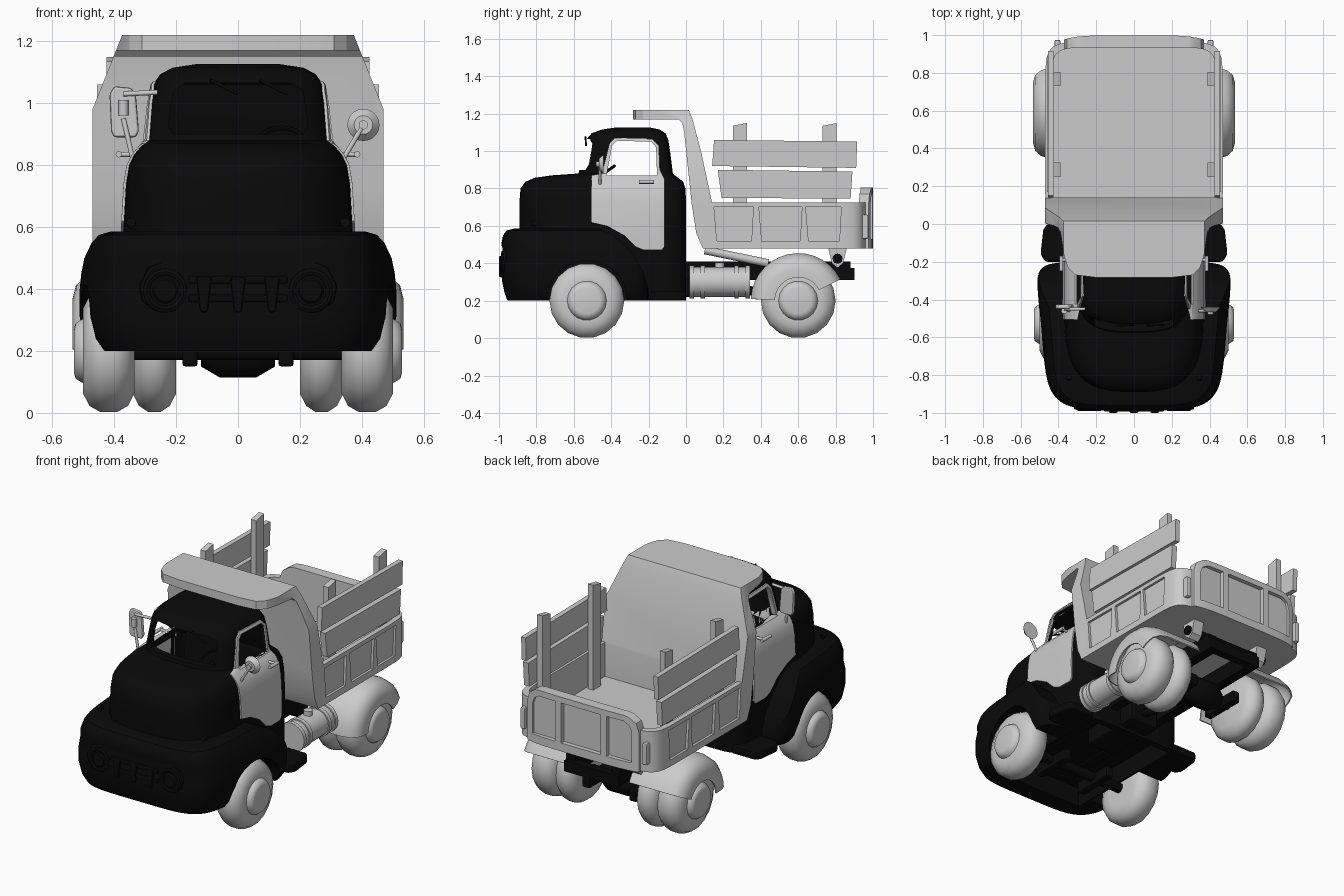
import bpy, bmesh, math
from mathutils import Vector

if "Cube" in bpy.data.objects:
    bpy.data.objects.remove(bpy.data.objects["Cube"])

BLACK = bpy.data.materials.new("black_paint")
BLACK.diffuse_color = (0.003, 0.003, 0.003, 1)
BLACK.use_nodes = True
BLACK.node_tree.nodes["Principled BSDF"].inputs["Base Color"].default_value = BLACK.diffuse_color

def finish(name, bm, mat=None):
    bmesh.ops.remove_doubles(bm, verts=bm.verts, dist=1e-5)
    bmesh.ops.recalc_face_normals(bm, faces=bm.faces)
    me = bpy.data.meshes.new(name)
    bm.to_mesh(me)
    bm.free()
    ob = bpy.data.objects.new(name, me)
    bpy.context.collection.objects.link(ob)
    if mat:
        me.materials.append(mat)
    return ob

def activate(ob):
    bpy.ops.object.select_all(action='DESELECT')
    ob.select_set(True)
    bpy.context.view_layer.objects.active = ob

def smooth(ob, deg=35):
    activate(ob)
    bpy.ops.object.shade_smooth_by_angle(angle=math.radians(deg))
    return ob

def apply(ob, kind, **kw):
    m = ob.modifiers.new(kind, kind)
    for k, v in kw.items():
        setattr(m, k, v)
    activate(ob)
    bpy.ops.object.modifier_apply(modifier=m.name)

def cut(ob, tool, op='DIFFERENCE'):
    apply(ob, 'BOOLEAN', object=tool, operation=op, solver='EXACT')

def prism(name, pts, axis, a, b, mat=None, bevel=0):
    """Extrude a 2D outline along an axis (x: y,z / y: x,z / z: x,y)."""
    put = {'x': lambda p, d: (d, *p), 'y': lambda p, d: (p[0], d, p[1]), 'z': lambda p, d: (*p, d)}[axis]
    bm = bmesh.new()
    lo, hi = ([bm.verts.new(put(p, d)) for p in pts] for d in (a, b))
    bm.faces.new(lo)
    bm.faces.new(hi)
    for i in range(len(pts)):
        j = (i + 1) % len(pts)
        bm.faces.new((lo[i], lo[j], hi[j], hi[i]))
    ob = finish(name, bm, mat)
    if bevel:
        apply(ob, 'BEVEL', width=bevel, segments=2)
    return ob

def box(name, x, y, z, mat=None, bevel=0):
    return prism(name, [(x[0], y[0]), (x[1], y[0]), (x[1], y[1]), (x[0], y[1])], 'z', *z, mat, bevel)

def loft(name, rings, nf, nb, mat=None, grow=0, n=56):
    """Stack superellipse rings (z, front y, back y, half width)."""
    bm = bmesh.new()
    rows = []
    for z, yf, yb, hw in rings:
        yc, ry, row = (yf + yb) / 2, (yb - yf) / 2 + grow, []
        for i in range(n):
            t = 2 * math.pi * (i + .5) / n
            c, s = math.cos(t), math.sin(t)
            e = 2 / (nb if s > 0 else nf)
            row.append(bm.verts.new((math.copysign(abs(c) ** e, c) * (hw + grow),
                                     yc + math.copysign(abs(s) ** e, s) * ry, z)))
        rows.append(row)
    for r, q in zip(rows, rows[1:]):
        for i in range(n):
            j = (i + 1) % n
            bm.faces.new((r[i], r[j], q[j], q[i]))
    bm.faces.new(rows[0])
    bm.faces.new(rows[-1])
    return finish(name, bm, mat)

def lathe(name, prof, y, z, s=1, mat=None, a0=0, a1=360, n=18):
    """Revolve (x, radius) points about a line along x."""
    bm = bmesh.new()
    rows = []
    for i in range(n + 1):
        a = math.radians(a0 + (a1 - a0) * i / n)
        rows.append([bm.verts.new((s * x, y + r * math.cos(a), z + r * math.sin(a))) for x, r in prof])
    for r, q in zip(rows, rows[1:]):
        for k in range(len(prof) - 1):
            bm.faces.new((r[k], r[k + 1], q[k + 1], q[k]))
    return finish(name, bm, mat)

def rod(name, a, b, r, mat=None, n=12, r2=None):
    a, b = Vector(a), Vector(b)
    bpy.ops.mesh.primitive_cone_add(vertices=n, radius1=r, radius2=r2 or r, depth=(b - a).length, location=(a + b) / 2)
    ob = bpy.context.object
    ob.name = name
    ob.rotation_euler = (b - a).to_track_quat('Z', 'Y').to_euler()
    if mat:
        ob.data.materials.append(mat)
    return smooth(ob)

def torus(name, loc, R, r, rot, mat=None):
    bpy.ops.mesh.primitive_torus_add(major_segments=28, minor_segments=8, major_radius=R, minor_radius=r, location=loc, rotation=rot)
    ob = bpy.context.object
    ob.name = name
    ob.data.materials.append(mat)
    return smooth(ob)

# cab shell, doors and fenders
tools = []
def tool(ob):
    ob.hide_render = True
    tools.append(ob)
    return ob
cab_rings = [(.20, -.87, 0, .36), (.6, -.89, 0, .37), (.74, -.89, 0, .362), (.80, -.885, -.003, .352),
             (.835, -.86, -.015, .335), (.857, -.81, -.04, .317), (.87, -.72, -.06, .305), (.88, -.575, -.07, .30),
             (1.0, -.545, -.085, .287), (1.06, -.535, -.095, .275), (1.095, -.505, -.11, .25), (1.115, -.45, -.14, .21),
             (1.127, -.37, -.2, .13)]
cab = loft("cab", cab_rings, 3, 8, BLACK)
doors = loft("doors", cab_rings, 3, 8, None, .008)
cavity = tool(loft("cavity_cutter", [(.45, -.5, -.05, .335), (.79, -.5, -.05, .33), (.86, -.53, -.1, .285), (1.0, -.52, -.11, .265),
               (1.06, -.5, -.12, .25), (1.095, -.42, -.16, .18)], 3, 8))
window = tool(prism("window_cutter", [(-.425, .87), (-.155, .87), (-.16, 1.02), (-.185, 1.05), (-.37, 1.055), (-.395, 1.03)], 'x', -1, 1))
shield = tool(prism("windshield_cutter", [(-.21, .9), (.21, .9), (.225, .93), (.21, 1.04), (.17, 1.065), (-.17, 1.065),
                                          (-.21, 1.04), (-.225, .93)], 'y', -1, -.4))
door_cut = tool(prism("door_cutter", [(-.505, .62), (-.42, .6), (-.33, .55), (-.27, .49), (-.22, .47), (-.13, .47), (-.115, .49),
                (-.115, .85), (-.14, .9), (-.145, 1.03), (-.18, 1.065), (-.38, 1.07), (-.41, 1.04), (-.45, .88), (-.505, .87)], 'x', -1, 1))
belly = tool(box("belly_cutter", (-.29, .29), (-.84, -.04), (.1, .32)))
fenders = loft("front_fenders", [(.2, -.955, -.2, .475), (.24, -.97, -.2, .505), (.31, -.985, -.2, .52), (.40, -.985, -.2, .52),
               (.45, -.972, -.2, .515), (.5, -.988, -.2, .505), (.55, -.978, -.22, .485), (.575, -.96, -.25, .465),
               (.585, -.92, -.3, .43)], 5, 9, BLACK)
for v in fenders.data.vertices:   # nose narrows towards the front
    v.co.x *= 1 - .13 * max(0, (-.25 - v.co.y) / .73)
cut(fenders, tool(prism("fender_cutter", [(-1.1, .1), (-1.1, .65), (-.62, .65), (-.5, .6), (-.39, .55), (-.3, .47), (-.23, .36),
                                          (-.2, .26), (-.2, .1)], 'x', -1, 1)), 'INTERSECT')
for s in (-1, 1):
    well = tool(lathe("wheel_well_cutter", [(.3, 0), (.3, .215), (.8, .215), (.8, 0)], -.53, .2, s, n=28))
    cut(cab, well)
    cut(fenders, well)
for t in (cavity, window, shield, belly):
    cut(cab, t)
cut(fenders, belly)
cut(doors, door_cut, 'INTERSECT')
cut(doors, cavity)
cut(doors, window)
cut(doors, shield)
for o in (cab, fenders, doors):
    smooth(o)

# grille, headlights and cab interior
prism("grille_panel", [(-.26, .325), (.26, .325), (.31, .36), (.32, .41), (.29, .47), (.24, .49), (-.24, .49), (-.29, .47),
                       (-.32, .41), (-.31, .36)], 'y', -.982, -.93, BLACK, .008)
for s in (-1, 1):
    torus("headlight_rim", (s * .235, -.975, .395), .06, .014, (math.pi / 2, 0, 0), BLACK)
    rod("headlight", (s * .235, -.96, .395), (s * .235, -.99, .395), .06, BLACK, 20, .035)
    rod("marker_lamp", (s * .345, -.8, .61), (s * .345, -.825, .615), .015, BLACK)
for x in (-.11, 0, .11):
    prism("grille_tooth", [(x - .012, .325), (x + .012, .325), (x + .025, .44), (x - .025, .44)], 'y', -1.0, -.94, BLACK, .008)
for z in (.37, .43):
    box("grille_bar", (-.16, .16), (-.992, -.94), (z - .012, z + .012), BLACK, .006)
prism("bench_seat", [(-.3, .5), (-.3, .64), (-.13, .63), (-.1, .85), (-.05, .85), (-.05, .5)], 'x', -.28, .28, BLACK, .015)
torus("steering_wheel", (.14, -.44, .88), .07, .008, (math.radians(35), 0, 0), BLACK)
rod("steering_column", (.14, -.44, .88), (.14, -.51, .74), .01, BLACK)
for x in (-.09, .07):
    rod("wiper", (x, -.537, 1.075), (x + .09, -.535, 1.03), .005, BLACK)

# mirrors and door handles
rod("mirror_stay", (-.34, -.46, .82), (-.37, -.45, .95), .008)
rod("mirror_stay", (-.26, -.45, 1.035), (-.37, -.45, 1.03), .008)
prism("square_mirror", [(-.40, .89), (-.33, .89), (-.32, .91), (-.33, 1.03), (-.345, 1.05), (-.4, 1.055), (-.415, 1.03), (-.41, .91)],
      'y', -.45, -.425, None, .008)
rod("mirror_clamp", (-.37, -.46, .96), (-.37, -.46, 1.01), .016)
rod("mirror_stay", (.34, -.46, .82), (.405, -.46, .93), .008)
rod("round_mirror", (.405, -.465, .93), (.405, -.44, .93), .03, None, 20, .052)
rod("mirror_knob", (.405, -.48, .93), (.405, -.46, .93), .015)
for s in (-1, 1):
    rod("door_handle", (s * .385, -.25, .835), (s * .385, -.17, .835), .01)
    rod("handle_post", (s * .34, -.19, .835), (s * .385, -.19, .835), .008)
    prism("step", [(s * .3, -.2), (s * .47, -.2), (s * .495, -.16), (s * .48, -.03), (s * .46, 0), (s * .3, 0)], 'z', .2, .25, BLACK, .012)

# wheels, rear mudguards
tire = [(0, .1), (0, .14), (.02, .18), (.055, .2), (.11, .2), (.145, .18), (.165, .14), (.165, .105), (.175, .1), (.19, .09), (.195, .07), (.195, 0)]
inner = [(0, 0), (0, .14), (.02, .18), (.05, .2), (.09, .2), (.12, .18), (.14, .14), (.14, 0)]
for s in (-1, 1):
    for part, y in (("front_wheel", -.53), ("rear_wheel", .6)):
        smooth(lathe(part, [(.335, 0)] + [(.335 + x, r) for x, r in tire], y, .2, s), 48)
    smooth(lathe("inner_rear_wheel", [(.2 + x, r) for x, r in inner], .6, .2, s), 48)
    guard = lathe("rear_mudguard", [(.2, .25), (.44, .25), (.49, .237), (.52, .21), (.53, .17), (.53, .125)], .6, .2, s, None, 27, 178, 14)
    apply(guard, 'SOLIDIFY', thickness=.008, offset=0)
    smooth(guard)

# chassis
for s in (-1, 1):
    box("frame_rail", sorted((s * .12, s * .18)), (-.8, .88), (.31, .41), BLACK)
    for y in (-.53, .6):
        box("leaf_spring", sorted((s * .13, s * .18)), (y - .13, y + .13), (.15, .22), BLACK, .01)
    prism("hinge_lug", [(.76, .48), (.78, .4), (.81, .375), (.84, .4), (.86, .48)], 'x', *sorted((s * .2, s * .27)))
    rod("hoist_arm", (s * .2, .1, .47), (s * .2, .44, .4), .022)
rod("hinge_pin", (-.285, .81, .425), (.285, .81, .425), .027, BLACK)
box("rear_crossmember", (-.18, .18), (.85, .9), (.31, .375), BLACK)
box("transmission", (-.1, .1), (-.3, .1), (.22, .36), BLACK, .02)
for y in (-.53, .6):
    rod("axle", (-.36, y, .2), (.36, y, .2), .03, BLACK)
smooth(lathe("differential", [(-.12, 0), (-.12, .05), (-.06, .085), (.06, .085), (.12, .05), (.12, 0)], .6, .2, 1, BLACK, n=16))
rod("drive_shaft", (0, .05, .3), (0, .55, .22), .025, BLACK)
rod("fuel_tank", (.34, .02, .3), (.34, .34, .3), .08, None, 20)
for y in (.03, .09, .27, .33):
    rod("tank_band", (.34, y - .012, .3), (.34, y + .012, .3), .087, None, 20)
rod("tank_cap", (.34, .18, .37), (.34, .18, .405), .025)

# dump bed and bowed tailgate with recessed panels
def shell(name, grow, top, nb):
    ob = loft(name, [(.48, .09, .965, .47), (top, .09, .965, .47)], 30, nb, None, grow)
    cut(ob, tool(loft("bed_cutter", [(.52, .08, .935, .44), (1, .08, .935, .44)], 30, 9)))
    return ob
bed = shell("dump_bed", 0, .725, 9)
for a, b in ((.15, .36), (.39, .62), (.64, .83)):
    for s in (-1, 1):
        cut(bed, tool(prism("panel_cutter", [(a + .015, .52), (b - .01, .52), (b, .7), (a, .7)], 'x', *sorted((s * .455, s * .6)))))
smooth(bed)
gate = shell("tailgate", .034, .805, 5)
cut(gate, tool(prism("gate_cutter", [(-.37, .4), (.37, .4), (.37, .72), (.355, .77), (.31, .8), (.25, .81), (-.25, .81), (-.31, .8),
                                     (-.355, .77), (-.37, .72)], 'y', .8, 1.2)), 'INTERSECT')
for pts in ([(-.13, .53), (.13, .53), (.13, .77), (-.13, .77)], [(.17, .53), (.33, .53), (.33, .71), (.315, .75), (.28, .77), (.17, .77)],
            [(-.17, .53), (-.33, .53), (-.33, .71), (-.315, .75), (-.28, .77), (-.17, .77)]):
    cut(gate, tool(prism("panel_cutter", pts, 'y', .972, 1.1)))
smooth(gate)
for s in (-1, 1):
    box("gate_latch", sorted((s * .39, s * .42)), (.92, .975), (.53, .66), None, .008)

# headboard with cab canopy
head = prism("headboard_canopy", [(-.29, 1.17), (-.29, 1.22), (.015, 1.22), (.035, 1.17), (.08, 1.0), (.14, .72), (.14, .48), (.09, .48),
                                  (.055, .56), (.03, .72), (-.01, 1.1), (-.02, 1.15), (-.04, 1.17)], 'x', -.47, .47)
cut(head, tool(prism("taper_cutter", [(-.47, .4), (.47, .4), (.47, .98), (.37, 1.23), (-.37, 1.23), (-.47, .98)], 'y', -1, 1)), 'INTERSECT')
cut(head, tool(prism("plan_cutter", [(-.48, .3), (-.48, -.03), (-.39, -.04), (-.37, -.17), (-.35, -.23), (-.31, -.27), (-.2, -.283), (.2, -.283),
                                     (.31, -.27), (.35, -.23), (.37, -.17), (.39, -.04), (.48, -.03), (.48, .3)], 'z', 0, 2)), 'INTERSECT')
smooth(head, 25)

# wooden stake sides
for s in (-1, 1):
    for y in (.29, .77):
        prism("stake_post", [(y - .04, .5), (y + .035, .5), (y + .035, 1.15), (y - .04, 1.135)], 'x', *sorted((s * .39, s * .425)))
    prism("lower_board", [(.19, .75), (.88, .745), (.89, .89), (.17, .9)], 'x', *sorted((s * .425, s * .46)))
    prism("upper_board", [(.14, .92), (.91, .91), (.915, 1.05), (.15, 1.06)], 'x', *sorted((s * .425, s * .455)))

# discard helper solids
for t in tools:
    bpy.data.objects.remove(t)
